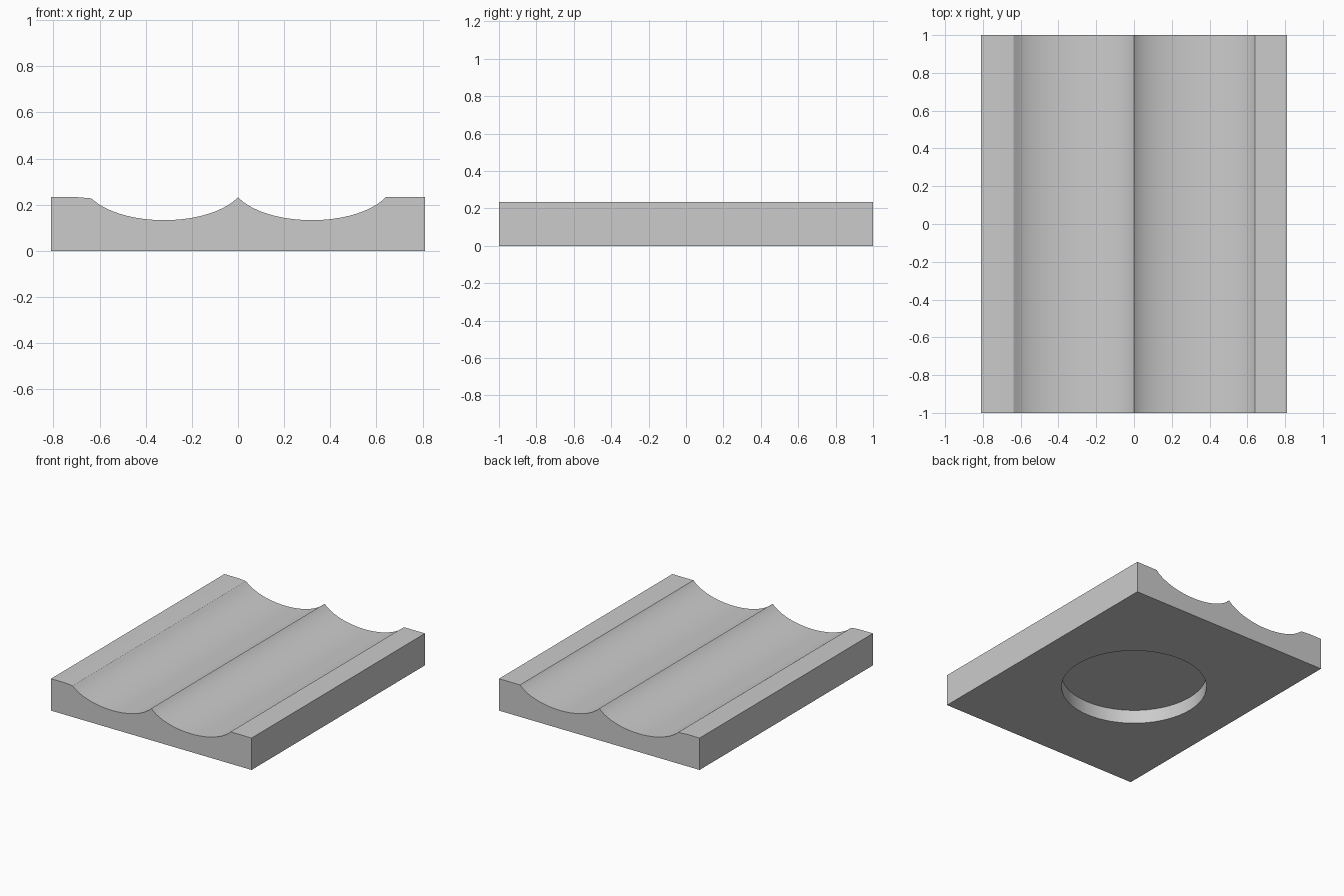
import bpy
import bmesh
import math

if "Cube" in bpy.data.objects:
    bpy.data.objects.remove(bpy.data.objects["Cube"], do_unlink=True)

HALF_W, HALF_L, TOP = 0.81, 1.0, 0.233
GROOVE, LOW = 0.32, 0.133          # groove half width, lowest height
RADIUS, DEPTH = 0.49, 0.10         # round recess underneath
STEPS = 24

grey = bpy.data.materials.new("plain grey")
grey.use_nodes = True
colour = (0.6, 0.6, 0.6, 1)
grey.diffuse_color = colour
grey.node_tree.nodes["Principled BSDF"].inputs["Base Color"].default_value = colour


def groove(centre, left_edge):
    """Shallow elliptical trough, from its -x edge to its +x edge."""
    a, b = 0.35, 0.168
    points = []
    for i in range(STEPS + 1):
        u = -GROOVE * math.cos(math.pi * i / STEPS)
        z = LOW + b * (1 - math.sqrt(1 - (u / a) ** 2))
        points.append((centre + u, min(z, left_edge if u < 0 else TOP)))
    return points


# Cross-section of the block, extruded along y
profile = [(HALF_W, 0), (HALF_W, TOP)]
section = groove(-GROOVE, TOP - 0.005) + groove(GROOVE, TOP)[1:]
profile += section[::-1] + [(-0.7, TOP), (-HALF_W, TOP), (-HALF_W, 0)]

bm = bmesh.new()
face = bm.faces.new([bm.verts.new((x, -HALF_L, z)) for x, z in profile])
ext = bmesh.ops.extrude_face_region(bm, geom=[face])
verts = [v for v in ext["geom"] if isinstance(v, bmesh.types.BMVert)]
bmesh.ops.translate(bm, verts=verts, vec=(0, 2 * HALF_L, 0))
bmesh.ops.recalc_face_normals(bm, faces=bm.faces)
mesh = bpy.data.meshes.new("grooved_block")
bm.to_mesh(mesh)
bm.free()
block = bpy.data.objects.new("grooved_block", mesh)
bpy.context.collection.objects.link(block)
mesh.materials.append(grey)

# Round blind recess cut into the underside
bpy.ops.mesh.primitive_cylinder_add(vertices=64, radius=RADIUS, depth=2 * DEPTH,
                                    location=(0, 0, 0))
cutter = bpy.context.object
cutter.name = "recess_cutter"
cutter.data.materials.append(grey)
cut = block.modifiers.new("round_recess", "BOOLEAN")
cut.operation = "DIFFERENCE"
cut.solver = "EXACT"
cut.object = cutter

bpy.ops.object.select_all(action="DESELECT")
block.select_set(True)
bpy.context.view_layer.objects.active = block
bpy.ops.object.modifier_apply(modifier=cut.name)
bpy.data.objects.remove(cutter, do_unlink=True)
bpy.ops.object.shade_smooth_by_angle(angle=math.radians(25))
